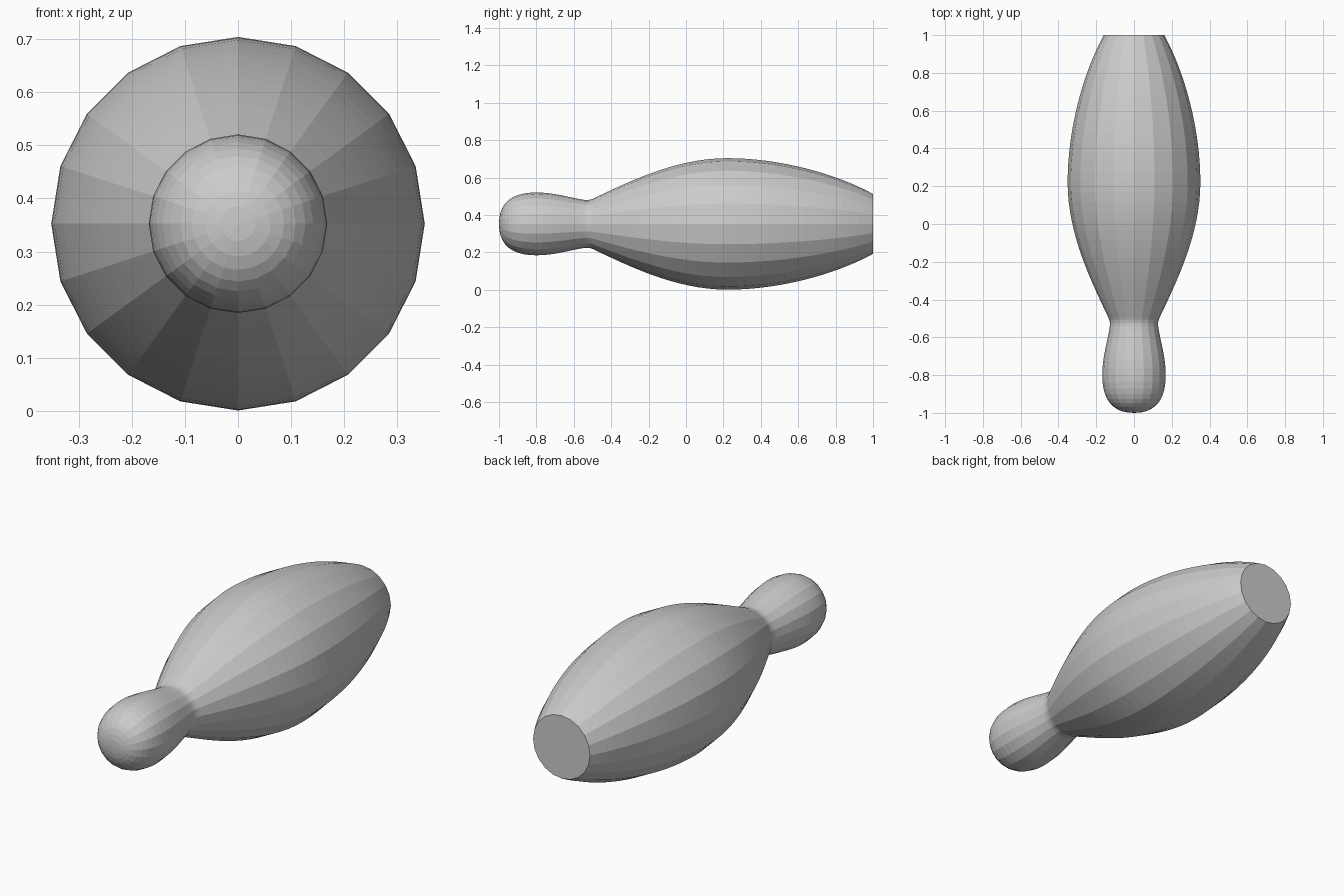
import bpy, bmesh, math
from mathutils import Vector
from mathutils.geometry import interpolate_bezier

if "Cube" in bpy.data.objects:
    bpy.data.objects.remove(bpy.data.objects["Cube"])

SIDES = 20
AXIS_Z = 0.3525

# Profile as Bezier spans: (y, radius) start, two handles, end, steps
spans = [
    ((-1.0, 0.0), (-1.0, 0.115), (-0.93, 0.168), (-0.8, 0.168), 10),       # rounded head
    ((-0.8, 0.168), (-0.7, 0.168), (-0.62, 0.139), (-0.54, 0.128), 8),     # head to neck
    ((-0.54, 0.128), (-0.51, 0.124), (-0.49, 0.139), (-0.47, 0.148), 5),   # neck
    ((-0.47, 0.148), (-0.32, 0.217), (-0.06, 0.3515), (0.22, 0.3515), 16), # swelling belly
    ((0.22, 0.3515), (0.5, 0.3515), (0.8, 0.27), (1.0, 0.16), 16),         # taper to base
]
profile = []
for a, b, c, d, steps in spans:
    pts = interpolate_bezier(*[Vector((p[0], p[1], 0)) for p in (a, b, c, d)], steps + 1)
    profile += pts[1:]

# Lathe the profile around the lengthwise axis
bm = bmesh.new()
tip = bm.verts.new((0, -1, AXIS_Z))
rings = []
for p in profile:
    ring = []
    for i in range(SIDES):
        t = 2 * math.pi * i / SIDES
        ring.append(bm.verts.new((p.y * math.cos(t), p.x, AXIS_Z + p.y * math.sin(t))))
    rings.append(ring)
for i in range(SIDES):
    j = (i + 1) % SIDES
    bm.faces.new((tip, rings[0][i], rings[0][j]))
    for r0, r1 in zip(rings, rings[1:]):
        bm.faces.new((r0[i], r1[i], r1[j], r0[j]))
bm.faces.new(rings[-1])  # flat base
bmesh.ops.recalc_face_normals(bm, faces=bm.faces)

mesh = bpy.data.meshes.new("bowling_pin")
bm.to_mesh(mesh)
bm.free()
pin = bpy.data.objects.new("bowling_pin", mesh)
bpy.context.collection.objects.link(pin)
